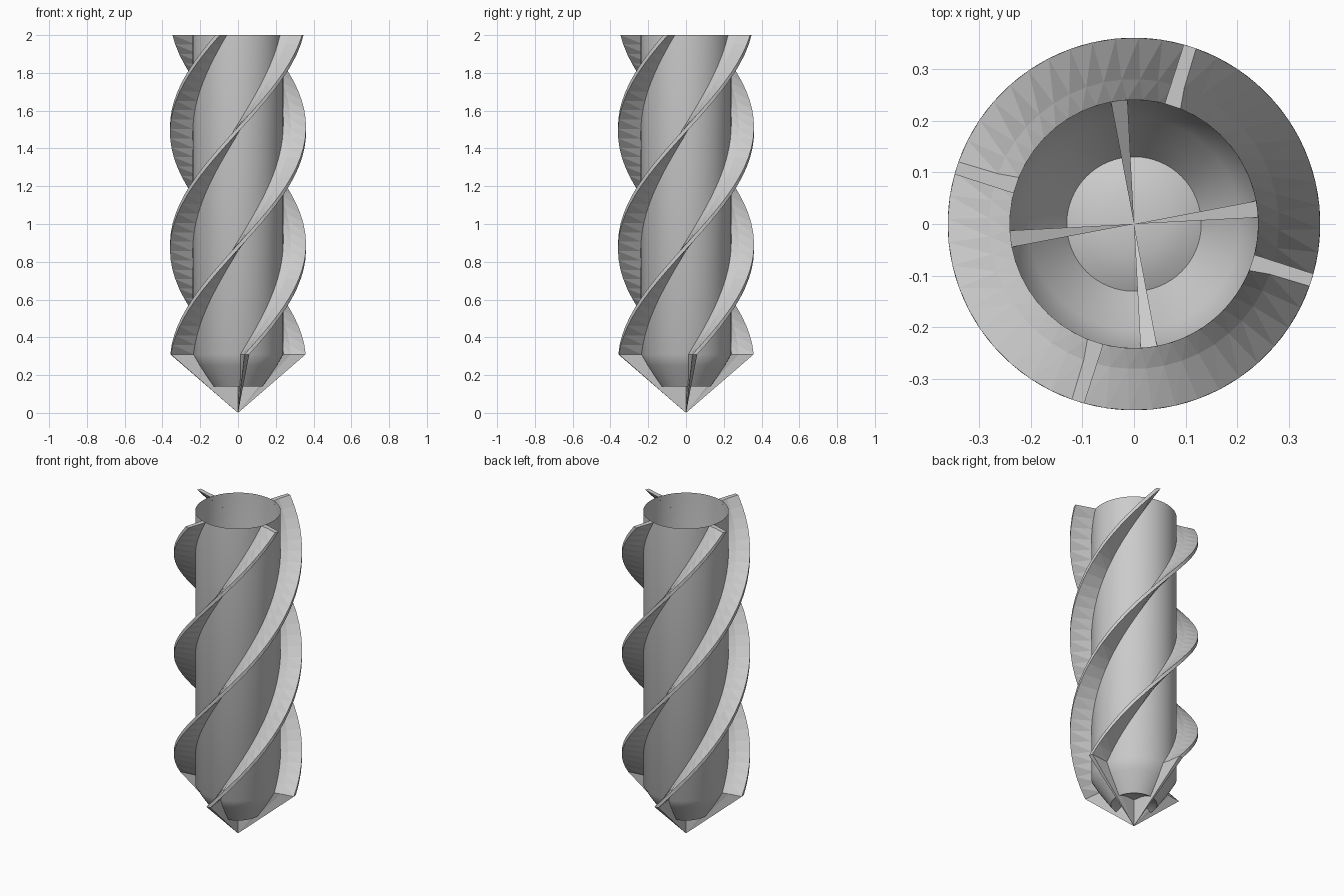
import bpy, bmesh
from math import sin, cos, radians, pi

if "Cube" in bpy.data.objects:
    bpy.data.objects.remove(bpy.data.objects["Cube"])

Z0, Z1 = 0.31, 2.0        # shoulder and open top
START, TWIST = 7.5, 245   # flute angle at the shoulder, total twist
STEPS = 34


def polar(r, deg, z):
    a = radians(deg)
    return (r * cos(a), r * sin(a), z)


def finish(name, bm, smooth):
    bmesh.ops.recalc_face_normals(bm, faces=bm.faces)
    mesh = bpy.data.meshes.new(name)
    bm.to_mesh(mesh)
    bm.free()
    ob = bpy.data.objects.new(name, mesh)
    bpy.context.collection.objects.link(ob)
    if smooth:
        bpy.ops.object.select_all(action='DESELECT')
        ob.select_set(True)
        bpy.context.view_layer.objects.active = ob
        bpy.ops.object.shade_smooth_by_angle(angle=radians(40))
    return ob


# Hollow core: open tube, conical nose and a small domed recess
bm = bmesh.new()
profile = [(0.24, Z1), (0.24, Z0), (0.205, 0.25), (0.165, 0.19), (0.13, 0.14),
           (0.10, 0.155), (0.06, 0.165), (0, 0.17)]
verts = [bm.verts.new((r, 0, z)) for r, z in profile]
edges = [bm.edges.new(p) for p in zip(verts, verts[1:])]
bmesh.ops.spin(bm, geom=verts + edges, cent=(0, 0, 0), axis=(0, 0, 1),
               angle=2 * pi, steps=64, use_merge=True)
bmesh.ops.remove_doubles(bm, verts=bm.verts, dist=0.0005)
finish("drill_core", bm, True)

# Fin cross-section as (radius, angle offset), from leading to trailing side
section = [(0.24, 3.2), (0.36, 2.0), (0.36, -2.0), (0.28, -2.8), (0.24, -4.5)]

# Four helical fins, each running down to a straight cutting web at the point
for k in range(4):
    bm = bmesh.new()
    rings = []
    for i in range(STEPS + 1):
        t = i / STEPS
        ang = START + 90 * k + TWIST * t
        rings.append([bm.verts.new(polar(r, ang + d, Z0 + (Z1 - Z0) * t))
                      for r, d in section])
    for lo, hi in zip(rings, rings[1:]):
        for j in range(4):
            a, b, c, d = lo[j], lo[j + 1], hi[j + 1], hi[j]
            bm.faces.new((a, b, c))
            bm.faces.new((a, c, d))
    bm.faces.new(rings[-1])
    # cutting web
    base = rings[0]
    apex = bm.verts.new((0, 0, 0))
    inner = bm.verts.new((0, 0, 0.175))
    for j in range(4):
        bm.faces.new((base[j + 1], base[j], apex))
    bm.faces.new((base[0], inner, apex))
    bm.faces.new((base[4], apex, inner))
    bm.faces.new((base[0], base[4], inner))
    finish(f"helical_fin_{k + 1}", bm, False)
